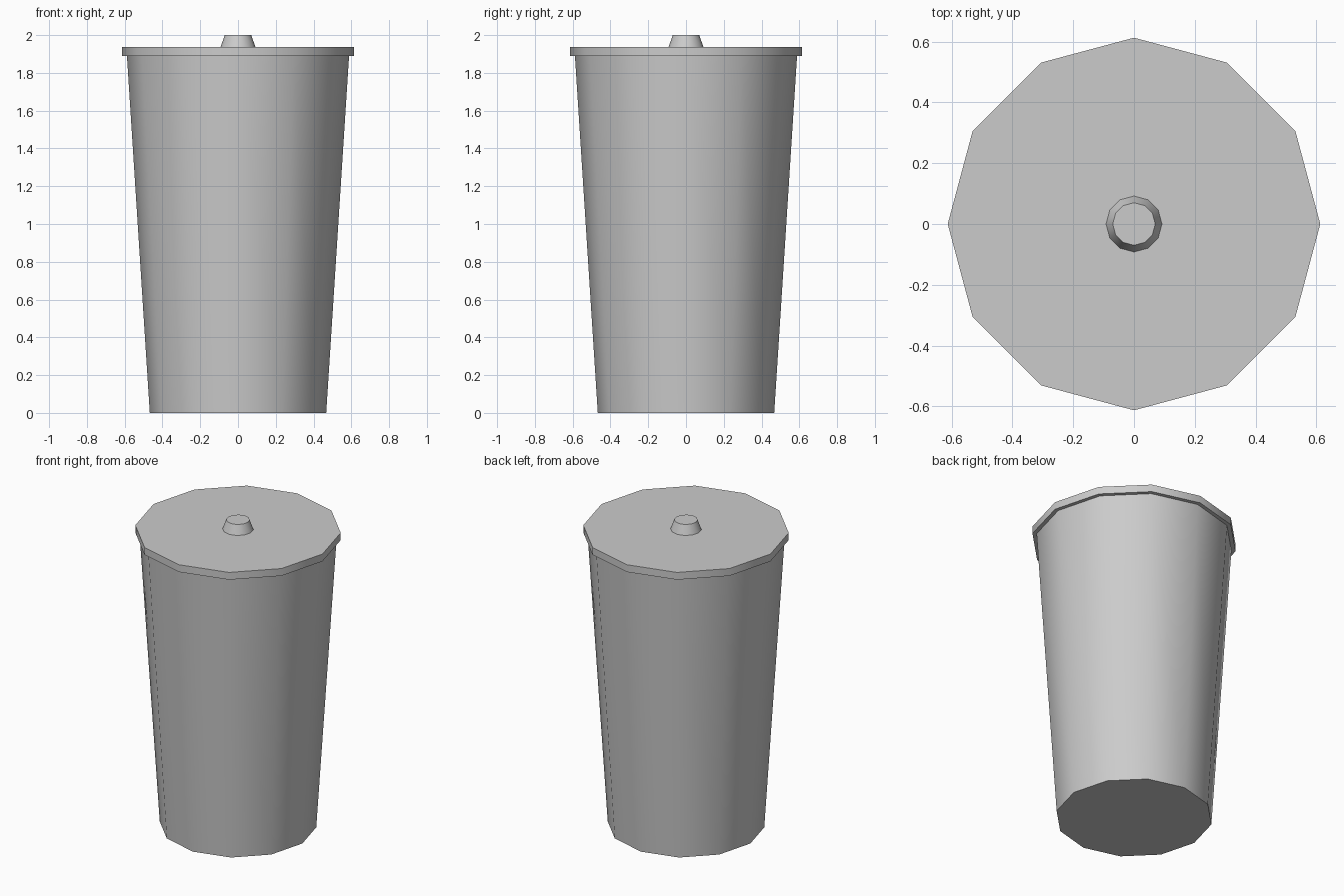
import bpy
import math

if "Cube" in bpy.data.objects:
    bpy.data.objects.remove(bpy.data.objects["Cube"])


def tapered(name, r_bottom, r_top, z0, z1, sides=12):
    """Closed tapered drum with crisp rims and softly shaded sides."""
    bpy.ops.mesh.primitive_cone_add(
        vertices=sides, radius1=r_bottom, radius2=r_top,
        depth=z1 - z0, location=(0, 0, (z0 + z1) / 2))
    obj = bpy.context.object
    obj.name = name
    bpy.ops.object.shade_smooth_by_angle(angle=math.radians(40))
    return obj


# Bin body, widening towards the top
tapered("bin_body", 0.467, 0.588, 0.0, 1.89)
# Overhanging flat lid
tapered("lid", 0.613, 0.613, 1.89, 1.938)
# Lid handle
tapered("lid_knob", 0.092, 0.07, 1.938, 2.0)
